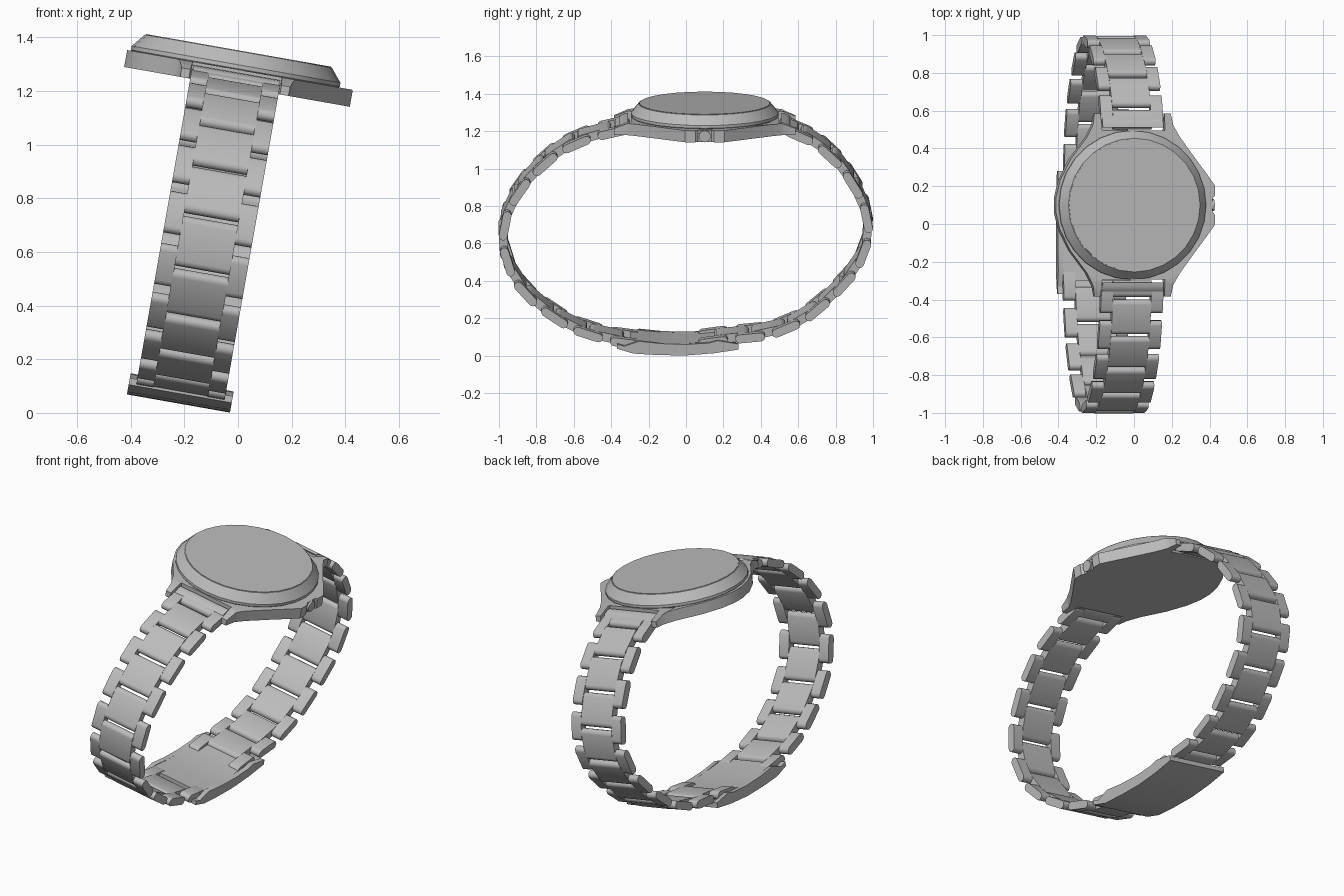
import bpy, bmesh, math
from mathutils import Matrix, Vector

if "Cube" in bpy.data.objects:
    bpy.data.objects.remove(bpy.data.objects["Cube"])

steel = bpy.data.materials.new("brushed_steel")
steel.use_nodes = True
GREY = (0.5, 0.5, 0.5, 1)
steel.diffuse_color = GREY
steel.node_tree.nodes["Principled BSDF"].inputs["Base Color"].default_value = GREY

# The whole watch leans sideways about the y axis
LEAN = Matrix.Translation((-0.222, 0, 0.035)) @ Matrix.Rotation(math.radians(10), 4, 'Y')
HEAD_Y = 0.1
THICK = 0.046


def finish(name, bm):
    bmesh.ops.recalc_face_normals(bm, faces=bm.faces)
    mesh = bpy.data.meshes.new(name)
    bm.to_mesh(mesh)
    bm.free()
    mesh.shade_smooth()
    mesh.set_sharp_from_angle(angle=math.radians(35))
    mesh.materials.append(steel)
    obj = bpy.data.objects.new(name, mesh)
    bpy.context.collection.objects.link(obj)
    obj.matrix_world = LEAN
    return obj


def prism(bm, points, direction):
    """Extrude a closed outline along a direction and cap both ends."""
    base = [bm.verts.new(p) for p in points]
    top = [bm.verts.new(Vector(p) + Vector(direction)) for p in points]
    bm.faces.new(base)
    bm.faces.new(top)
    for k in range(len(points)):
        bm.faces.new((base[k - 1], base[k], top[k], top[k - 1]))


def side_profile(bm, outline, x0, x1):
    prism(bm, [(x0, y, z) for y, z in outline], (x1 - x0, 0, 0))


def lathe(name, profile, steps):
    """Spin a radius/height profile around the head centre."""
    bm = bmesh.new()
    rings = []
    for r, z in profile:
        rings.append([bm.verts.new((r * math.cos(k * math.tau / steps) - 0.008,
                                    HEAD_Y + r * math.sin(k * math.tau / steps), z))
                      for k in range(steps)])
    for low, high in zip(rings, rings[1:]):
        for k in range(steps):
            n = (k + 1) % steps
            bm.faces.new((low[k], low[n], high[n], high[k]))
    bm.faces.new(rings[0])
    bm.faces.new(rings[-1])
    return finish(name, bm)


# Case with four lugs and crown guards
half = [(0.425, 0.035), (0.437, 0.05), (0.437, 0.105), (0.39, 0.17), (0.33, 0.25),
        (0.25, 0.36), (0.215, 0.42), (0.205, 0.485), (0.172, 0.485), (0.168, 0.395),
        (-0.168, 0.395), (-0.172, 0.485), (-0.205, 0.485), (-0.215, 0.43),
        (-0.25, 0.36), (-0.34, 0.24), (-0.395, 0.13), (-0.417, 0.04)]
outline = half + [(x, -d) for x, d in reversed(half)]
bm = bmesh.new()
prism(bm, [(x, HEAD_Y + d, 1.2) for x, d in outline], (0, 0, 0.064))
# Slope the lug tips downwards
for sign in (1, -1):
    bmesh.ops.bisect_plane(bm, geom=bm.verts[:] + bm.edges[:] + bm.faces[:],
                           plane_co=(0, HEAD_Y + sign * 0.41, 0), plane_no=(0, 1, 0))
for v in bm.verts:
    reach = abs(v.co.y - HEAD_Y) - 0.41
    if v.co.z > 1.23 and reach > 0:
        v.co.z -= reach * 0.4
finish("case", bm)

# Bezel and crystal
lathe("bezel", [(0.385, 1.255), (0.395, 1.267), (0.395, 1.282), (0.354, 1.332)], 28)
lathe("crystal", [(0.35, 1.325), (0.35, 1.335)], 28)

# Crown
bm = bmesh.new()
spin = Matrix.Translation((0.412, HEAD_Y, 1.232)) @ Matrix.Rotation(math.pi / 2, 4, 'Y')
bmesh.ops.create_cone(bm, cap_ends=True, segments=16, radius1=0.032, radius2=0.032,
                      depth=0.05, matrix=spin)
finish("crown", bm)

# Shaped end links that fill the space between the lugs
for name, sign in (("back_end_link", 1), ("front_end_link", -1)):
    bm = bmesh.new()
    shape = [(0.41, 1.205), (0.41, 1.252), (0.43, 1.249), (0.455, 1.238), (0.47, 1.215), (0.455, 1.19)]
    side_profile(bm, [(HEAD_Y + sign * d, z) for d, z in shape], -0.163, 0.163)
    finish(name, bm)


def along(path, s):
    """Point at arc length s on a polyline."""
    for a, b in zip(path, path[1:]):
        seg = (b - a).length
        if s <= seg:
            return a + (b - a) * (s / seg)
        s -= seg
    return path[-1]


def link(bm, path, s0, s1, x0, x1):
    """Flat link with rounded ends spanning two arc lengths of the path."""
    a, b = along(path, max(s0, 0)), along(path, s1)
    t = (b - a).normalized()
    n = Vector((-t.y, t.x))
    r = THICK / 2
    pts = []
    for centre, way in ((b - t * r, 1), (a + t * r, -1)):
        for k in range(7):
            ang = math.pi * (k / 6 - 0.5)
            pts.append(centre + way * r * (t * math.cos(ang) + n * math.sin(ang)))
    side_profile(bm, pts, x0, x1)


# Bracelet halves from the lugs down to the clasp
front = [(-0.3, 1.222), (-0.43, 1.195), (-0.6, 1.145), (-0.74, 1.053), (-0.872, 0.915), (-0.945, 0.795),
         (-0.988, 0.675), (-0.97, 0.505), (-0.912, 0.387), (-0.82, 0.28), (-0.69, 0.183),
         (-0.57, 0.115), (-0.4, 0.07), (-0.2, 0.045)]
back = [(0.5, 1.222), (0.63, 1.185), (0.785, 1.073), (0.865, 0.965), (0.943, 0.835), (0.986, 0.695),
        (0.967, 0.56), (0.908, 0.447), (0.803, 0.33), (0.685, 0.213), (0.56, 0.14),
        (0.44, 0.098), (0.3, 0.085), (0.15, 0.07), (0, 0.045)]
for name, points, start, pitch in (("front", front, 0.095, 0.204),
                                   ("back", back, 0.115, 0.2)):
    path = [Vector(p) for p in points]
    centre, sides = bmesh.new(), bmesh.new()
    for i in range(10):
        s = start + i * pitch
        link(centre, path, s - pitch + 0.007, s - 0.007, -0.104, 0.104)
        for x0, x1 in ((-0.167, -0.102), (0.102, 0.167)):
            link(sides, path, s - pitch * 0.4, s + pitch * 0.4, x0, x1)
    finish(name + "_centre_links", centre)
    finish(name + "_side_links", sides)

# Folding clasp: bowed cover, raised side walls and inner plate
under = [(-0.37, 0.037), (-0.28, 0.01), (-0.15, 0.002), (0, 0), (0.15, 0.012), (0.28, 0.032)]
bm = bmesh.new()
side_profile(bm, under + [(y, z + 0.025) for y, z in reversed(under)], -0.195, 0.195)
finish("clasp_cover", bm)
wall = under + [(0.28, 0.062), (0.17, 0.08), (0.12, 0.067), (0, 0.06), (-0.13, 0.064), (-0.25, 0.077)]
bm = bmesh.new()
for x0, x1 in ((-0.195, -0.168), (0.168, 0.195)):
    side_profile(bm, wall, x0, x1)
finish("clasp_walls", bm)
bm = bmesh.new()
plate = [(-0.3, 0.03), (0, 0.02), (0.2, 0.035), (0.2, 0.08), (0.15, 0.073),
         (0, 0.06), (-0.15, 0.064), (-0.3, 0.077)]
side_profile(bm, plate, -0.168, 0.168)
finish("clasp_inner_plate", bm)
